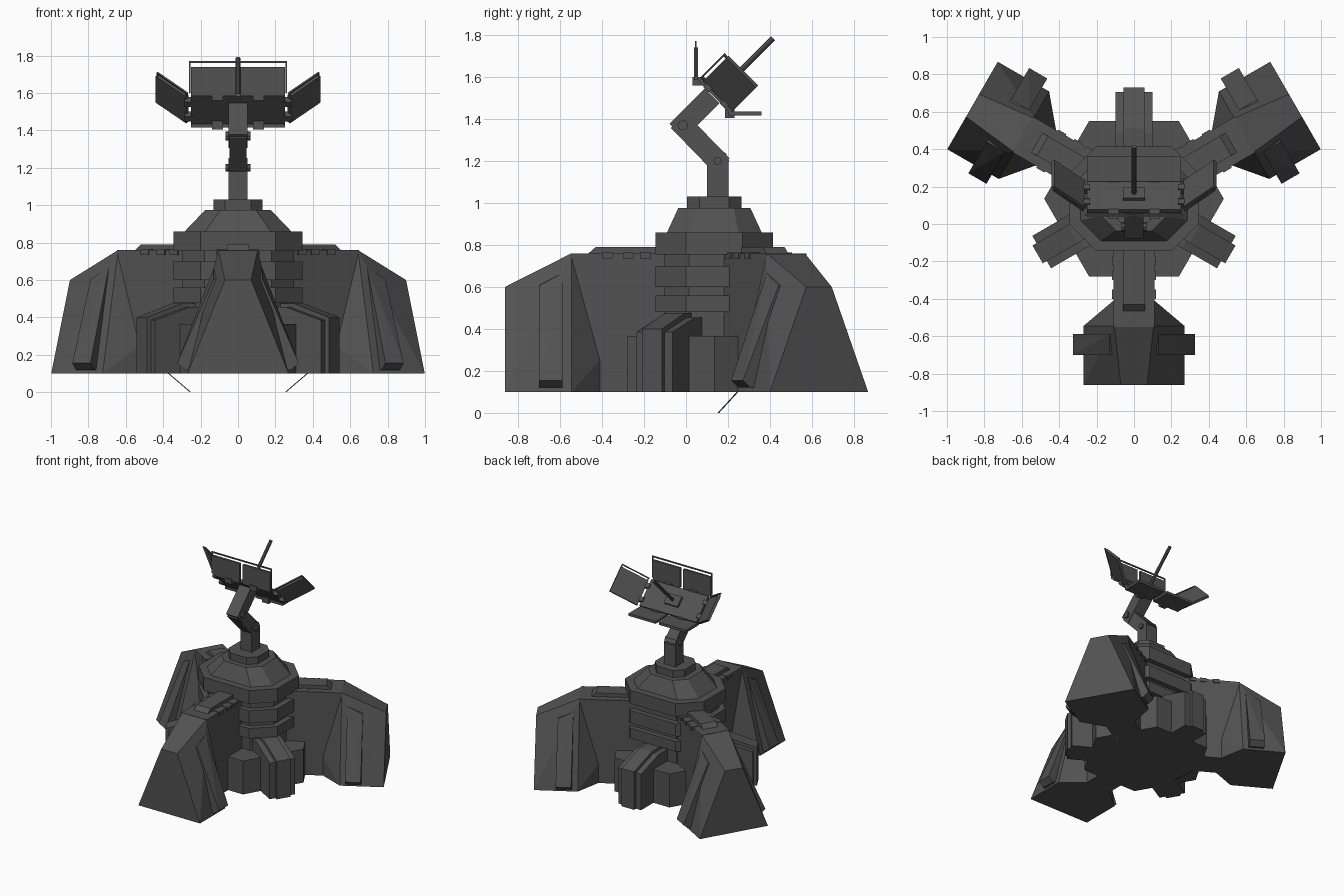
import bpy, bmesh, math
from mathutils import Matrix, Vector

if "Cube" in bpy.data.objects:
    bpy.data.objects.remove(bpy.data.objects["Cube"])

CY = 0.135  # centre of the three-fold body
mat = bpy.data.materials.new("dark grey metal")
mat.diffuse_color = (0.085, 0.085, 0.085, 1)
mat.use_nodes = True
mat.node_tree.nodes["Principled BSDF"].inputs["Base Color"].default_value = mat.diffuse_color


def hull(name, pts, m=Matrix()):
    """Convex solid around a few points."""
    bm = bmesh.new()
    for p in pts:
        bm.verts.new(m @ Vector(p))
    r = bmesh.ops.convex_hull(bm, input=bm.verts)
    junk = [v for v in set(r["geom_interior"] + r["geom_unused"])
            if isinstance(v, bmesh.types.BMVert)]
    bmesh.ops.delete(bm, geom=junk, context='VERTS')
    bmesh.ops.dissolve_limit(bm, angle_limit=0.01, verts=bm.verts, edges=bm.edges)
    bmesh.ops.recalc_face_normals(bm, faces=bm.faces)
    me = bpy.data.meshes.new(name)
    bm.to_mesh(me)
    bm.free()
    me.materials.append(mat)
    ob = bpy.data.objects.new(name, me)
    bpy.context.collection.objects.link(ob)
    return ob


def box(name, x, y, z, m=Matrix()):
    return hull(name, [(a, b, c) for a in x for b in y for c in z], m)


def extrude_x(name, yz, hw, m=Matrix()):
    return hull(name, [(s * hw, y, z) for s in (-1, 1) for y, z in yz], m)


def octagon(hx, hy, c, z):
    return [p for sx in (-1, 1) for sy in (-1, 1)
            for p in ((sx * hx, sy * (hy - c) + CY, z), (sx * (hx - c), sy * hy + CY, z))]


def spin(deg):
    c = Vector((0, CY, 0))
    return Matrix.Translation(c) @ Matrix.Rotation(math.radians(deg), 4, 'Z') @ Matrix.Translation(-c)


def pin(name, y, z, r, hw):
    return extrude_x(name, [(y + r * math.cos(a * math.pi / 4), z + r * math.sin(a * math.pi / 4))
                            for a in range(8)], hw)


def tilted(y0, z0, y1, z1):
    """Frame whose z axis runs from the first point to the second."""
    d = Vector((0, y1 - y0, z1 - z0))
    a = math.atan2(-d.y, d.z)
    return Matrix.Translation((0, y0, z0)) @ Matrix.Rotation(a, 4, 'X'), d.length


# Body: skirt, core, ribs, sloped cap
hull("hex_skirt", [(0.48 * math.cos(k * math.pi / 3), CY + 0.48 * math.sin(k * math.pi / 3), z)
                   for k in range(6) for z in (0.1, 0.365)])
hull("body_core", octagon(0.30, 0.24, 0.12, 0.1) + octagon(0.30, 0.24, 0.12, 0.8))
for i, (z0, z1) in enumerate([(0.48, 0.56), (0.60, 0.70), (0.755, 0.86)]):
    hull(f"body_rib_{i}", octagon(0.345, 0.28, 0.145, z0) + octagon(0.345, 0.28, 0.145, z1))
hull("body_cap", octagon(0.285, 0.225, 0.11, 0.86) + octagon(0.175, 0.172, 0.08, 0.975))
hull("neck_collar", octagon(0.13, 0.13, 0.06, 0.97) + octagon(0.13, 0.13, 0.06, 1.03))

# Three legs, modelled at the front and spun about the body centre
for i in range(3):
    m = spin(120 * i)
    box(f"leg_wall_{i}", (-0.11, 0.11), (-0.55, 0.0), (0.1, 0.76), m)
    extrude_x(f"leg_top_strip_{i}", [(-0.47, 0.755), (-0.43, 0.79), (0.0, 0.79), (0.0, 0.755)], 0.06, m)
    for k, y in enumerate((-0.40, -0.30, -0.22)):
        box(f"leg_clip_{i}_{k}", (-0.118, 0.118), (y, y + 0.05), (0.735, 0.764), m)
    foot = []
    for s in (-1, 1):
        foot += [(s * 0.27, -0.862, 0.1), (s * 0.27, -0.545, 0.1), (s * 0.07, -0.862, 0.6),
                 (s * 0.105, -0.545, 0.76), (s * 0.11, -0.41, 0.1), (s * 0.11, -0.41, 0.25)]
        hull(f"foot_pad_{i}_{s}",
             [(s * x, y, z + (dz if z > 0.5 else 0)) for y, dz in ((-0.70, -0.05), (-0.588, 0.01))
              for x, z in ((0.13, 0.655), (0.325, 0.155), (0.285, 0.12), (0.12, 0.12), (0.07, 0.67))], m)
    hull(f"foot_{i}", foot, m)

# Three short buttresses between the legs
for i in range(3):
    m = spin(60 + 120 * i)
    extrude_x(f"buttress_{i}", [(-0.46, 0.1), (-0.46, 0.40), (-0.24, 0.475), (-0.1, 0.475), (-0.1, 0.1)], 0.055, m)
    extrude_x(f"buttress_wings_{i}", [(-0.435, 0.1), (-0.435, 0.385), (-0.22, 0.455), (-0.1, 0.455), (-0.1, 0.1)], 0.10, m)

# Thin wires hanging under the body
for s in (-1, 1):
    hull(f"under_wire_{s}", [(s * (x + d), y + e, z) for x, y, z in ((0.25, 0.15, 0.0), (0.39, 0.26, 0.12))
                             for d, e in ((0, 0), (0.008, 0), (0, 0.008))])

# Jointed neck
box("neck_post", (-0.05, 0.05), (0.10, 0.203), (1.0, 1.2))
m, n = tilted(0.15, 1.2, -0.015, 1.37)
box("lower_arm", (-0.045, 0.045), (-0.05, 0.05), (-0.03, n + 0.03), m)
m, n = tilted(-0.015, 1.37, 0.125, 1.51)
box("upper_arm", (-0.05, 0.05), (-0.05, 0.05), (-0.04, n), m)
pin("shoulder_round", 0.152, 1.2, 0.053, 0.05)
pin("shoulder_pin", 0.15, 1.2, 0.02, 0.066)
pin("elbow_pin", -0.015, 1.37, 0.025, 0.066)

# Dish head: local z points up and to the back
head = Matrix.Translation((0, 0.135, 1.505)) @ Matrix.Rotation(math.radians(-45), 4, 'X')
box("dish_base", (-0.25, 0.25), (-0.106, 0.106), (0, 0.025), head)
box("antenna_mount", (-0.06, 0.06), (-0.04, 0.04), (0.02, 0.045), head)
hull("antenna_rod", [(0.013 * math.cos(k * math.pi / 4), 0.013 * math.sin(k * math.pi / 4), z)
                     for k in range(8) for z in (0.03, 0.395)], head)
for s in (-1, 1):
    # Side wing, its edge frame and hinges
    w = head @ Matrix.Translation((s * 0.352, 0, 0.10)) @ Matrix.Rotation(math.radians(-44 * s), 4, 'Y')
    box(f"side_panel_{s}", (-0.113, 0.113), (-0.09, 0.11), (-0.01, 0.01), w)
    box(f"side_frame_long_{s}", (-0.113, 0.113), (-0.113, -0.105), (-0.005, 0.005), w)
    for e in (-0.11, 0.105):
        box(f"side_frame_end_{s}_{e}", (e, e + 0.007), (-0.113, -0.08), (-0.005, 0.005), w)
    for y in (-0.07, 0.04):
        box(f"side_hinge_{s}_{y}", (s * 0.235, s * 0.285), (y, y + 0.035), (-0.005, 0.035), head)
    # Upright and flat panels, each split in two
    xs = (s * 0.014, s * 0.252)
    box(f"upright_panel_{s}", xs, (0.038, 0.056), (1.585, 1.74))
    box(f"flat_panel_{s}", xs, (0.20, 0.36), (1.415, 1.435))
    box(f"upright_frame_end_{s}", (s * 0.255, s * 0.263), (0.042, 0.05), (1.60, 1.77))
    hx = (s * 0.08, s * 0.14)
    box(f"upright_hinge_{s}", hx, (0.03, 0.08), (1.56, 1.60))
    box(f"flat_hinge_{s}", hx, (0.185, 0.23), (1.405, 1.45))
box("upright_frame_top", (-0.263, 0.263), (0.042, 0.05), (1.76, 1.77))
